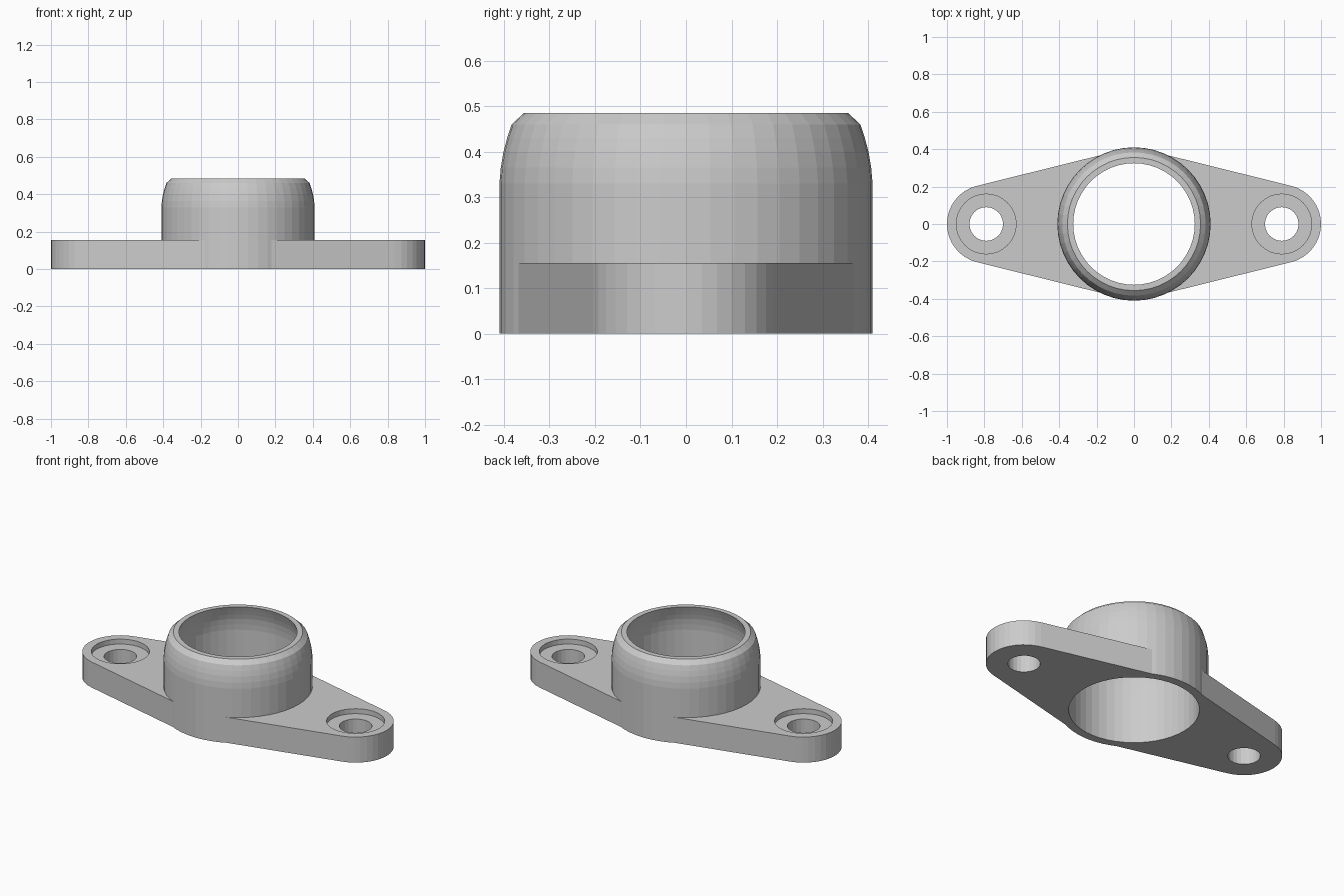
import bpy, bmesh, math
from mathutils import Matrix

if "Cube" in bpy.data.objects:
    bpy.data.objects.remove(bpy.data.objects["Cube"])

SIDES = 48
END_X, END_R, HUB_R, PLATE_H = 0.79, 0.21, 0.40, 0.155

metal = bpy.data.materials.new("plain grey")
metal.diffuse_color = (0.6, 0.6, 0.6, 1)
metal.use_nodes = True
metal.node_tree.nodes["Principled BSDF"].inputs["Base Color"].default_value = metal.diffuse_color


def make_object(name, bm):
    bmesh.ops.recalc_face_normals(bm, faces=bm.faces)
    mesh = bpy.data.meshes.new(name)
    bm.to_mesh(mesh)
    bm.free()
    mesh.materials.append(metal)
    ob = bpy.data.objects.new(name, mesh)
    bpy.context.collection.objects.link(ob)
    return ob


def cylinder(name, x, r, z0, z1, sides):
    bm = bmesh.new()
    bmesh.ops.create_cone(bm, cap_ends=True, segments=sides, radius1=r, radius2=r,
                          depth=z1 - z0, matrix=Matrix.Translation((x, 0, (z0 + z1) / 2)))
    return make_object(name, bm)


def combine(target, other, operation):
    mod = target.modifiers.new("bool", 'BOOLEAN')
    mod.operation, mod.object, mod.solver = operation, other, 'EXACT'
    bpy.context.view_layer.objects.active = target
    bpy.ops.object.modifier_apply(modifier=mod.name)
    bpy.data.objects.remove(other)


# Flange plate: rounded ends joined by lines tangent to the hub
tilt = math.asin((HUB_R - END_R) / END_X)
half = math.pi / 2 - tilt
outline = [(HUB_R * math.cos(-half), HUB_R * math.sin(-half))]
for i in range(17):
    a = -half + 2 * half * i / 16
    outline.append((END_X + END_R * math.cos(a), END_R * math.sin(a)))
outline.append((HUB_R * math.cos(half), HUB_R * math.sin(half)))
outline += [(-x, -y) for x, y in outline]
bm = bmesh.new()
face = bm.faces.new([bm.verts.new((x, y, 0)) for x, y in outline])
top = bmesh.ops.extrude_face_region(bm, geom=[face])["geom"]
bmesh.ops.translate(bm, vec=(0, 0, PLATE_H),
                    verts=[v for v in top if isinstance(v, bmesh.types.BMVert)])
flange = make_object("bearing_flange", bm)

# Centre opening and counterbored bolt holes
combine(flange, cylinder("bore_cutter", 0, 0.38, -0.1, 0.4, SIDES), 'DIFFERENCE')
for x in (-END_X, END_X):
    combine(flange, cylinder("hole_cutter", x, 0.09, -0.1, 0.4, 24), 'DIFFERENCE')
    combine(flange, cylinder("counterbore_cutter", x, 0.16, PLATE_H - 0.03, 0.4, 32), 'DIFFERENCE')

# Hollow collar: revolved wall with a curved, chamfered top
outer = [(0.41, 0), (0.41, 0.33), (0.407, 0.365), (0.401, 0.40), (0.393, 0.43),
         (0.383, 0.46), (0.356, 0.485)]
inner = [(0.325, 0.485), (0.334, 0.46), (0.344, 0.43), (0.352, 0.40), (0.357, 0.365),
         (0.36, 0.33), (0.36, 0)]
profile = outer + inner
bm = bmesh.new()
rings = []
for i in range(SIDES):
    a = 2 * math.pi * i / SIDES
    rings.append([bm.verts.new((r * math.cos(a), r * math.sin(a), z)) for r, z in profile])
for i in range(SIDES):
    p, q = rings[i], rings[(i + 1) % SIDES]
    for j in range(len(profile)):
        k = (j + 1) % len(profile)
        bm.faces.new((p[j], q[j], q[k], p[k]))
combine(flange, make_object("collar", bm), 'UNION')
